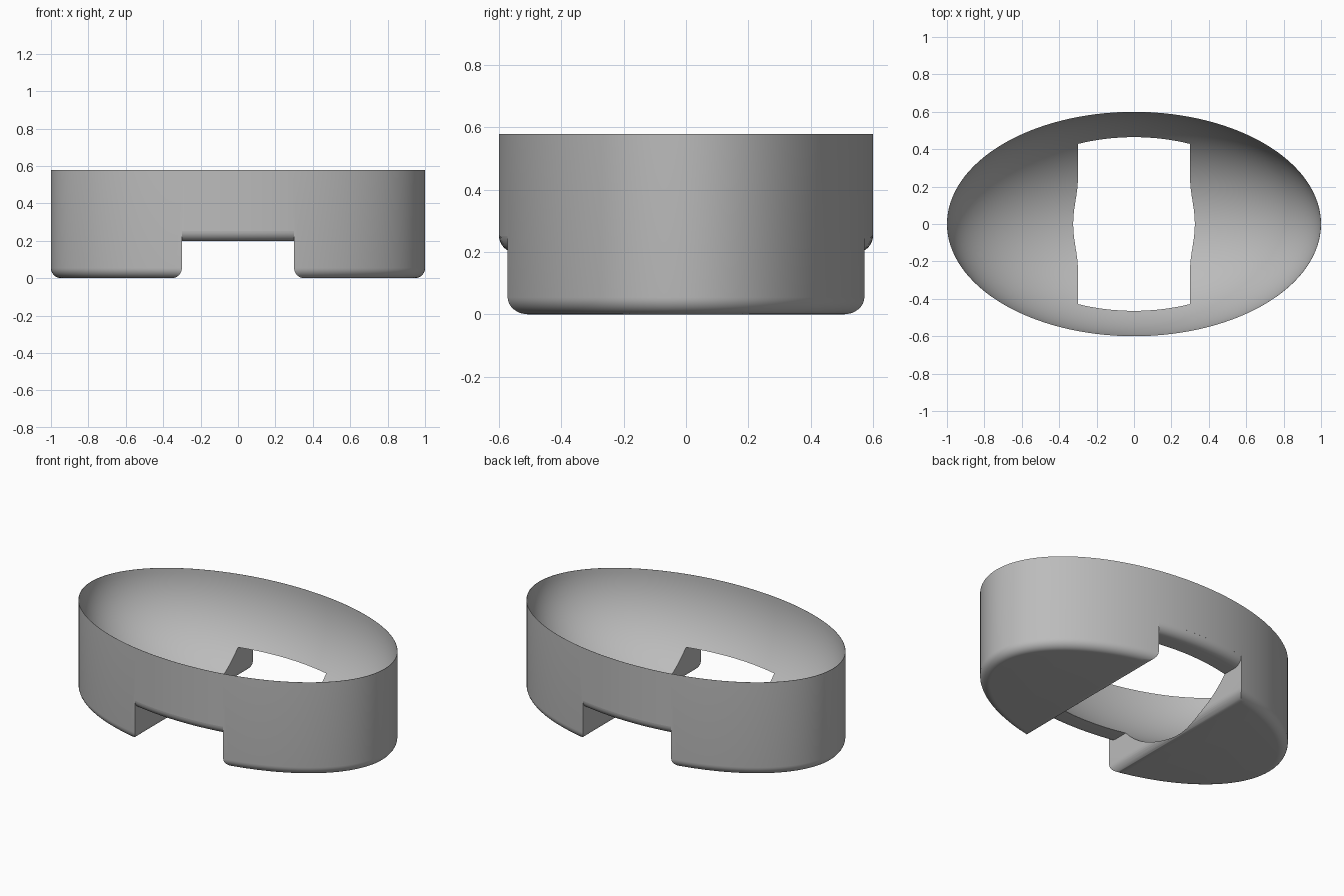
import bpy, bmesh, math

if "Cube" in bpy.data.objects:
    bpy.data.objects.remove(bpy.data.objects["Cube"], do_unlink=True)

A, B = 1.0, 0.6            # half width and half depth of the oval
HEIGHT, BOWL_DEPTH = 0.578, 0.602
NOTCH_HALF, NOTCH_TOP = 0.3, 0.198
FILLET, STEPS, SEGMENTS = 0.055, 8, 128

grey = bpy.data.materials.new("grey")
grey.use_nodes = True
grey.diffuse_color = (0.5, 0.5, 0.5, 1)
grey.node_tree.nodes["Principled BSDF"].inputs["Base Color"].default_value = grey.diffuse_color


def make_object(name, bm):
    bmesh.ops.recalc_face_normals(bm, faces=bm.faces)
    mesh = bpy.data.meshes.new(name)
    bm.to_mesh(mesh)
    bm.free()
    mesh.materials.append(grey)
    obj = bpy.data.objects.new(name, mesh)
    bpy.context.collection.objects.link(obj)
    return obj


def fillet_point(k):
    """Inset and height along the quarter-round, from its foot upward."""
    a = math.pi / 2 * k / STEPS
    return FILLET * (1 - math.sin(a)), FILLET * (1 - math.cos(a))


def oval_block(name, bottom, top):
    """Upright oval prism whose bottom rim is rounded over."""
    bm = bmesh.new()
    levels = [(d, bottom + h) for d, h in map(fillet_point, range(STEPS + 1))]
    levels.append((0, top))
    rings = []
    for inset, z in levels:
        ring = []
        for i in range(SEGMENTS):
            t = 2 * math.pi * i / SEGMENTS
            nx, ny = B * math.cos(t), A * math.sin(t)
            s = inset / math.hypot(nx, ny)
            ring.append(bm.verts.new((A * math.cos(t) - nx * s, B * math.sin(t) - ny * s, z)))
        rings.append(ring)
    for low, high in zip(rings, rings[1:]):
        for i in range(SEGMENTS):
            j = (i + 1) % SEGMENTS
            bm.faces.new((low[i], low[j], high[j], high[i]))
    bm.faces.new(rings[0])
    bm.faces.new(rings[-1])
    return make_object(name, bm)


def notch_block(name):
    """Channel running front to back, flared where the feet are rounded."""
    side = [(NOTCH_HALF + FILLET, -0.1)]
    side += [(NOTCH_HALF + d, h) for d, h in map(fillet_point, range(STEPS + 1))]
    side.append((NOTCH_HALF, NOTCH_TOP + FILLET - 0.001))
    profile = side + [(-x, z) for x, z in reversed(side)]
    bm = bmesh.new()
    face = bm.faces.new([bm.verts.new((x, -1, z)) for x, z in profile])
    swept = bmesh.ops.extrude_face_region(bm, geom=[face])["geom"]
    bmesh.ops.translate(bm, vec=(0, 2, 0),
                        verts=[v for v in swept if isinstance(v, bmesh.types.BMVert)])
    return make_object(name, bm)


def bowl_block(name):
    bm = bmesh.new()
    bmesh.ops.create_uvsphere(bm, u_segments=SEGMENTS, v_segments=64, radius=1)
    bmesh.ops.scale(bm, vec=(A * 0.998, B * 0.998, BOWL_DEPTH), verts=bm.verts)
    bmesh.ops.translate(bm, vec=(0, 0, HEIGHT), verts=bm.verts)
    return make_object(name, bm)


def cut(target, cutter):
    mod = target.modifiers.new("cut", 'BOOLEAN')
    mod.operation, mod.solver, mod.object = 'DIFFERENCE', 'EXACT', cutter
    bpy.ops.object.select_all(action='DESELECT')
    bpy.context.view_layer.objects.active = target
    target.select_set(True)
    bpy.ops.object.modifier_apply(modifier=mod.name)
    bpy.data.objects.remove(cutter, do_unlink=True)


# Oval body with rounded base
body = oval_block("oval_bowl_body", 0, HEIGHT)

# Channel with a rounded lip, leaving two feet
channel = notch_block("channel_cutter")
cut(channel, oval_block("channel_ceiling", NOTCH_TOP, HEIGHT + 0.2))
cut(body, channel)

# Hollow bowl, opening into the channel
cut(body, bowl_block("bowl_cutter"))

bpy.ops.object.shade_smooth_by_angle(angle=math.radians(30))
